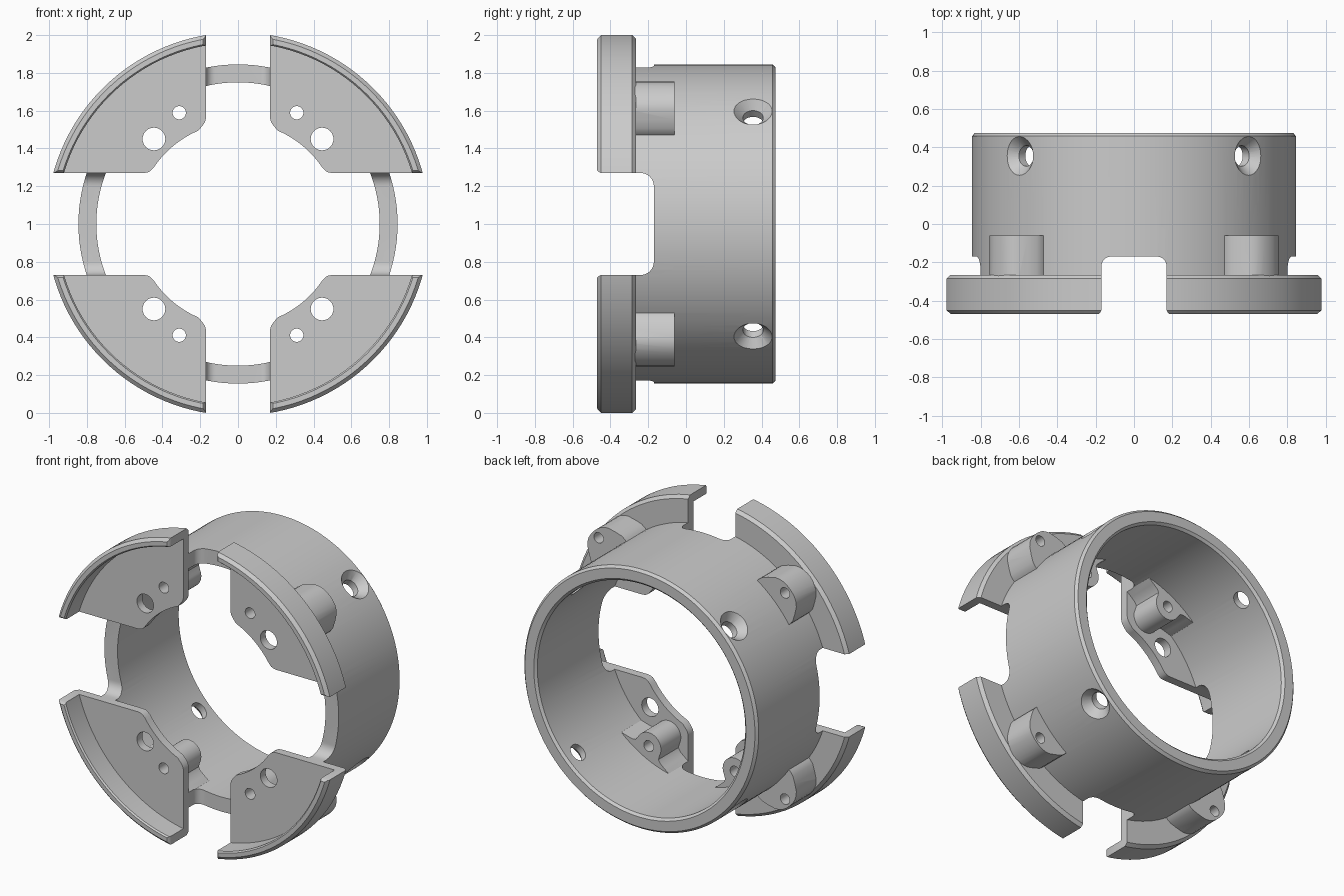
import bpy, bmesh
from math import sin, cos, pi, radians, sqrt
from mathutils import Vector, Matrix

if "Cube" in bpy.data.objects:
    bpy.data.objects.remove(bpy.data.objects["Cube"])

# All parts are built around the ring axis (y) and then lifted so that it sits at z = 1
CENTRE = (0, 0, 1)


def make(name, bm):
    bmesh.ops.recalc_face_normals(bm, faces=bm.faces)
    mesh = bpy.data.meshes.new(name)
    bm.to_mesh(mesh)
    bm.free()
    ob = bpy.data.objects.new(name, mesh)
    bpy.context.collection.objects.link(ob)
    ob.location = CENTRE
    return ob


def lathe(name, profile, n=128):
    """Closed (radius, y) profile spun around the y axis."""
    bm = bmesh.new()
    rings = [[bm.verts.new((r * cos(2 * pi * i / n), y, r * sin(2 * pi * i / n)))
              for r, y in profile] for i in range(n)]
    m = len(profile)
    for i in range(n):
        a, b = rings[i], rings[(i + 1) % n]
        for j in range(m):
            k = (j + 1) % m
            bm.faces.new((a[j], a[k], b[k], b[j]))
    return make(name, bm)


def prism(name, pts, h0, h1, place):
    """2D outline extruded from h0 to h1; place maps (a, b, h) to xyz."""
    bm = bmesh.new()
    lo = [bm.verts.new(place(a, b, h0)) for a, b in pts]
    hi = [bm.verts.new(place(a, b, h1)) for a, b in pts]
    bm.faces.new(lo)
    bm.faces.new(hi[::-1])
    for i in range(len(pts)):
        j = (i + 1) % len(pts)
        bm.faces.new((lo[i], lo[j], hi[j], hi[i]))
    return make(name, bm)


def cylinder(name, start, end, r0, r1=None, n=40):
    start, end = Vector(start), Vector(end)
    d = end - start
    bm = bmesh.new()
    mat = Matrix.Translation((start + end) / 2) @ d.to_track_quat('Z', 'Y').to_matrix().to_4x4()
    bmesh.ops.create_cone(bm, cap_ends=True, segments=n, radius1=r0,
                          radius2=r0 if r1 is None else r1, depth=d.length, matrix=mat)
    return make(name, bm)


def arc(cx, cy, r, a0, a1, n):
    return [(cx + r * cos(radians(a0 + (a1 - a0) * i / n)),
             cy + r * sin(radians(a0 + (a1 - a0) * i / n))) for i in range(n + 1)]


def combine(target, tool, op):
    tool.hide_render = True
    mod = target.modifiers.new(op, 'BOOLEAN')
    mod.operation, mod.solver, mod.object = op, 'EXACT', tool
    bpy.context.view_layer.objects.active = target
    bpy.ops.object.modifier_apply(modifier=mod.name)
    bpy.data.objects.remove(tool)


def lug(name, angle, half):
    """Symmetric lug from half an outline of (radial, tangential) points, tip first."""
    outline = half[::-1] + [(u, -t) for u, t in half if t > 1e-6]
    c, s = cos(radians(angle)), sin(radians(angle))
    return prism(name, outline, -0.30, -0.06,
                 lambda u, t, h: (u * c - t * s, h, u * s + t * c))


# Main tube with chamfered back edge
body = lathe("ring_body", [(0.75, -0.30), (0.845, -0.30), (0.845, 0.458), (0.83, 0.475),
                           (0.765, 0.475), (0.75, 0.46)])

# Raised outer lip of the pads
lip = lathe("pad_lip", [(0.96, -0.46), (0.968, -0.47), (0.995, -0.47), (1.0145, -0.45),
                        (1.0145, -0.285), (0.995, -0.265), (0.96, -0.265)])

# Pad plate for one quadrant, with rounded inner corners
plate_outline = ([(0.14, 0.575), (0.17, 0.56), (0.175, 0.54), (0.186, 0.523)]
                 + arc(0, 0, 0.537, 67, 33.5, 14)
                 + [(0.463, 0.281), (0.478, 0.273), (0.50, 0.27), (0.52, 0.24)]
                 + arc(0, 0, 0.985, 13, 82, 36))
plate = prism("pad_plate", plate_outline, -0.32, -0.265, lambda a, b, h: (a, h, b))

# Screw lugs outside (flush with the lip) and inside the tube (round tip, flared foot)
outer = lug("outer_lug", 45, [(1.0, 0), (0.998, 0.03), (0.991, 0.06), (0.978, 0.085),
                              (0.958, 0.108), (0.915, 0.135), (0.873, 0.157),
                              (0.845, 0.162), (0.80, 0.16)])
inner_tip = [(0.666 - 0.088 * cos(a), 0.088 * sin(a)) for a in (pi * i / 20 for i in range(11))]
inner = lug("inner_lug", 62.2, inner_tip + [(0.695, 0.094), (0.708, 0.115), (0.716, 0.15),
                                            (0.724, 0.19), (0.735, 0.22), (0.775, 0.24)])
for part in (plate, lip, outer, inner):
    combine(body, part, 'UNION')


# Cross slots that separate the pads, with rounded bottom corners and softened front edge
def slot(half, r):
    return ([(-0.1, -0.17), (-0.1, -0.6), (half + 0.015, -0.6), (half + 0.015, -0.471),
             (half + 0.005, -0.461), (half, -0.448)]
            + arc(half - r, -0.17 - r, r, 0, 90, 8))


cutters = [
    prism("top_slot", slot(0.17, 0.05), 0.2, 1.2, lambda a, b, h: (a, b, h)),
    prism("side_slot", slot(0.27, 0.07), 0.2, 1.2, lambda a, b, h: (h, b, a)),
    # Pad holes and lug holes
    cylinder("large_hole", (0.445, -0.6, 0.45), (0.445, -0.2, 0.45), 0.06),
    cylinder("small_hole", (0.311, -0.6, 0.589), (0.311, 0.1, 0.589), 0.035),
    cylinder("lug_hole", (0.672, -0.25, 0.672), (0.672, 0.1, 0.672), 0.034),
]
# Radial countersunk screw hole
k = sqrt(0.5)
cutters += [
    cylinder("screw_hole", (0.6 * k, 0.355, 0.6 * k), (0.95 * k, 0.355, 0.95 * k), 0.054),
    cylinder("countersink", (0.795 * k, 0.355, 0.795 * k), (0.865 * k, 0.355, 0.865 * k),
             0.054, 0.12),
]
for c in cutters:
    combine(body, c, 'DIFFERENCE')

# Keep the finished quadrant and mirror it to all four
bm = bmesh.new()
bm.from_mesh(body.data)
for normal in ((1, 0, 0), (0, 0, 1)):
    bmesh.ops.bisect_plane(bm, geom=bm.verts[:] + bm.edges[:] + bm.faces[:], dist=1e-5,
                           plane_co=(0, 0, 0), plane_no=normal, clear_inner=True)
bm.to_mesh(body.data)
bm.free()
mirror = body.modifiers.new("quadrants", 'MIRROR')
mirror.use_axis = (True, False, True)
bpy.context.view_layer.objects.active = body
bpy.ops.object.modifier_apply(modifier=mirror.name)

bpy.ops.object.select_all(action='DESELECT')
body.select_set(True)
bpy.ops.object.shade_smooth_by_angle(angle=radians(30))
